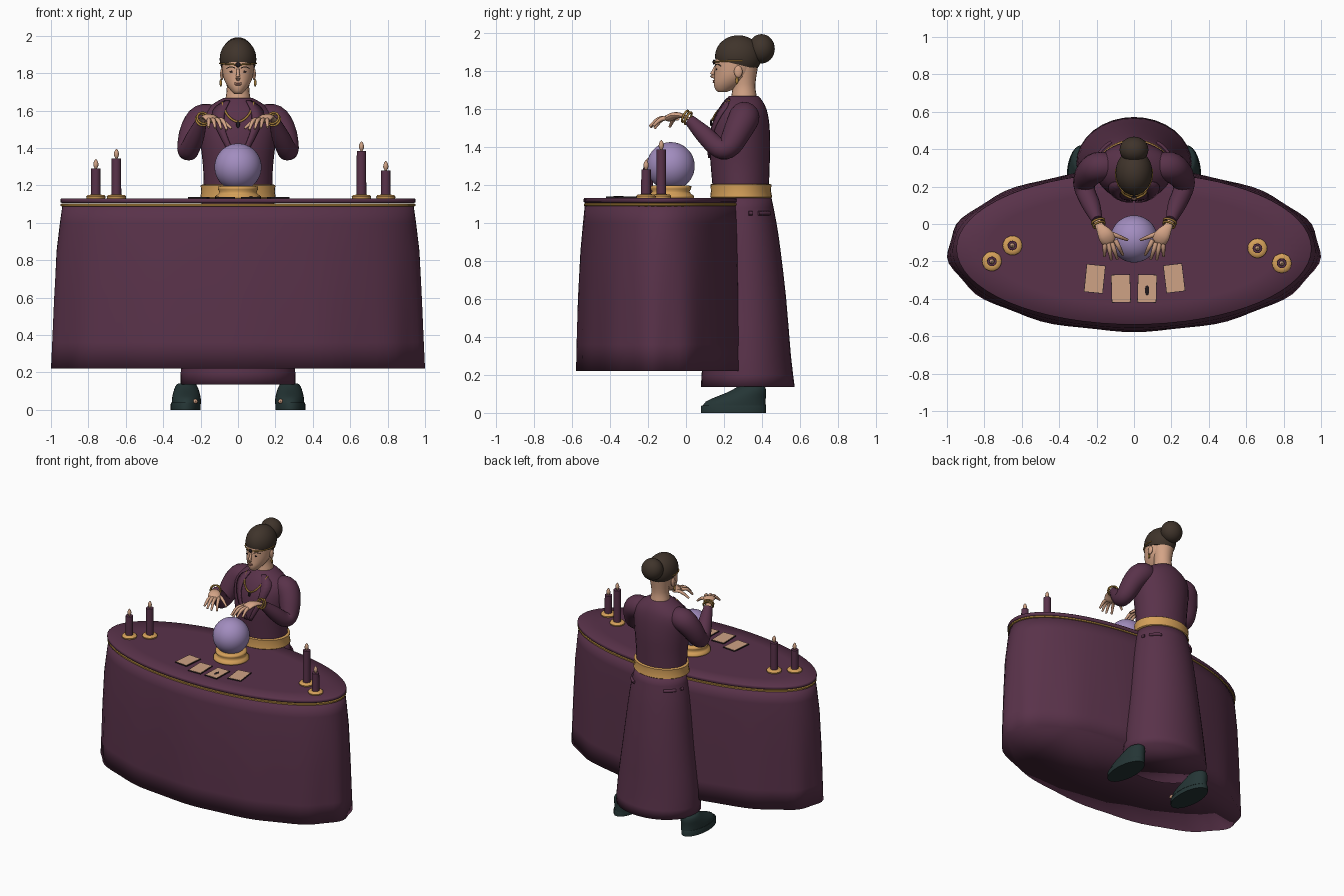
import bpy, bmesh
from math import sin, cos, pi, radians
from mathutils import Vector, Matrix
from mathutils.bvhtree import BVHTree

if "Cube" in bpy.data.objects:
    bpy.data.objects.remove(bpy.data.objects["Cube"])


def material(name, *rgb):
    m = bpy.data.materials.new(name)
    m.use_nodes = True
    m.diffuse_color = (*rgb, 1)
    m.node_tree.nodes["Principled BSDF"].inputs["Base Color"].default_value = (*rgb, 1)
    return m


PURPLE = material("plum cloth", .1, .032, .068)
DARK = material("near black", .015, .01, .012)
GOLD = material("gold", .66, .35, .1)
TRIM = material("dull gold", .4, .22, .045)
SKIN = material("skin", .66, .37, .24)
HAIR = material("brown hair", .05, .034, .024)
ORB = material("lilac crystal", .36, .265, .52)
GREEN = material("dark green leather", .018, .036, .036)
LIP = material("lip", .45, .2, .15)
CARD = material("tan card", .62, .36, .235)


def finish(name, bm, mat, angle=50):
    bmesh.ops.recalc_face_normals(bm, faces=bm.faces)
    me = bpy.data.meshes.new(name)
    bm.to_mesh(me)
    bm.free()
    me.materials.append(mat)
    me.shade_smooth()
    if angle < 180:
        me.set_sharp_from_angle(angle=radians(angle))
    ob = bpy.data.objects.new(name, me)
    bpy.context.collection.objects.link(ob)
    return ob


def refine(rows, n):
    """Catmull-Rom interpolation of tuples."""
    rows = [Vector(r) for r in rows]
    out = []
    for i in range(len(rows) - 1):
        a, b, c, d = rows[max(i - 1, 0)], rows[i], rows[i + 1], rows[min(i + 2, len(rows) - 1)]
        for k in range(n):
            t = k / n
            out.append(b + (c - a) * (t / 2) + (a * 2 - b * 5 + c * 4 - d) * (t * t / 2)
                       + (b * 3 - a - c * 3 + d) * (t ** 3 / 2))
    return out + [rows[-1]]


def bridge(bm, rings):
    vs = [[bm.verts.new(p) for p in r] for r in rings]
    n = len(vs[0])
    for a, b in zip(vs, vs[1:]):
        for i in range(n):
            bm.faces.new((a[i], a[(i + 1) % n], b[(i + 1) % n], b[i]))
    bm.faces.new(vs[0])
    bm.faces.new(vs[-1])


def loft(name, rows, mat, n=2, x=0, seg=32, wave=0, angle=50):
    """Stacked ellipses, each row being (height, centre y, half width, half depth)."""
    rings = []
    for h, c, rx, ry in (refine(rows, n) if n > 1 else rows):
        ring = []
        for i in range(seg):
            a = 2 * pi * i / seg
            f = 1 - wave * sin(a * 13) * max(0, 1 - h)
            ring.append((x + rx * f * cos(a), c + ry * f * sin(a), h))
        rings.append(ring)
    bm = bmesh.new()
    bridge(bm, rings)
    return finish(name, bm, mat, angle)


def tube(name, pts, mat, n=4, seg=12, flat=1):
    """Round tube through rows (x, y, z, radius)."""
    rows = refine(pts, n)
    rings = []
    for i, r in enumerate(rows):
        d = (rows[min(i + 1, len(rows) - 1)] - rows[max(i - 1, 0)]).to_3d()
        side = d.cross(Vector((0, 0, 1)))
        side = side.normalized() if side.length > 1e-6 else Vector((1, 0, 0))
        up = side.cross(d).normalized()
        rings.append([r.to_3d() + (side * cos(2 * pi * k / seg) + up * flat * sin(2 * pi * k / seg)) * r[3]
                      for k in range(seg)])
    bm = bmesh.new()
    bridge(bm, rings)
    return finish(name, bm, mat)


def ball(name, at, size, mat, seg=20, cut=None):
    bm = bmesh.new()
    bmesh.ops.create_uvsphere(bm, u_segments=seg, v_segments=seg * 2 // 3, radius=1,
                              matrix=Matrix.Translation(at) @ Matrix.Diagonal((*size, 1)))
    if cut:
        bmesh.ops.bisect_plane(bm, geom=bm.verts[:] + bm.edges[:] + bm.faces[:],
                               plane_co=cut[0], plane_no=cut[1], clear_inner=True)
        bmesh.ops.holes_fill(bm, edges=[e for e in bm.edges if e.is_boundary])
    return finish(name, bm, mat)


def plate(name, at, size, turn, mat):
    bm = bmesh.new()
    bmesh.ops.create_cube(bm, size=1, matrix=Matrix.Translation(at) @ Matrix.Rotation(turn, 4, "Z")
                          @ Matrix.Diagonal((*size, 1)))
    return finish(name, bm, mat, 30)


def bvh(ob):
    return BVHTree.FromPolygons([v.co for v in ob.data.vertices], [p.vertices for p in ob.data.polygons])


def on_front(tree, x, z, lift=0.0):
    hit = tree.ray_cast(Vector((x, -2, z)), Vector((0, 1, 0)))[0]
    return Vector((x, (hit.y if hit else .22) - lift, z))


# Table: draped cloth with a flat underside, top and gold cord
loft("tablecloth", [(.22, -.141, .995, .434), (.36, -.141, .99, .432), (.6, -.14, .982, .427),
                    (.85, -.137, .97, .418), (1.0, -.133, .952, .409), (1.1, -.132, .938, .4)],
     PURPLE, 1, seg=78, wave=.012, angle=180)
loft("tabletop", [(1.105, -.132, .94, .4), (1.11, -.132, .95, .406), (1.125, -.132, .95, .406),
                  (1.131, -.132, .943, .402), (1.131, -.132, .78, .3), (1.131, -.132, .2, .08)],
     PURPLE, 1, seg=64, angle=180)
loft("table_cord", [(1.086, -.132, .938, .397), (1.09, -.132, .949, .405), (1.1, -.132, .949, .405),
                    (1.104, -.132, .938, .397)], TRIM, 1, seg=64)

# Crystal ball on its stand
loft("ball_stand", [(1.13, -.08, .122, .122), (1.142, -.08, .122, .122), (1.152, -.08, .107, .107),
                    (1.165, -.08, .098, .098), (1.178, -.08, .107, .107), (1.192, -.08, .108, .108),
                    (1.197, -.08, .09, .09)], GOLD, 1, angle=180)
ball("crystal_ball", (0, -.08, 1.298), (.126,) * 3, ORB, 40)

# Candles
for i, (x, y, top) in enumerate([(-.76, -.2, 1.29), (-.65, -.115, 1.345), (.66, -.13, 1.385), (.79, -.21, 1.28)]):
    loft(f"candle_dish_{i}", [(1.13, y, .05, .05), (1.14, y, .052, .052), (1.148, y, .045, .045),
                              (1.15, y, .03, .03)], GOLD, 1, x, 20)
    loft(f"candle_{i}", [(1.14, y, .026, .026), (top, y, .025, .025)], PURPLE, 1, x, 16)
    loft(f"candle_flame_{i}", [(top, y, .006, .006), (top + .018, y, .014, .014),
                               (top + .038, y, .01, .01), (top + .05, y, .002, .002)], CARD, 2, x, 12)

# Cards with dark borders
for i, (x, y, turn) in enumerate([(-.21, -.293, -.1), (-.07, -.345, .03), (.07, -.345, -.03), (.215, -.29, .12)]):
    plate(f"card_border_{i}", (x, y, 1.134), (.102, .15, .006), turn, DARK)
    plate(f"card_{i}", (x, y, 1.136), (.096, .144, .006), turn, CARD)
ball("card_mark", (.07, -.355, 1.139), (.012, .028, .003), DARK, 10)

# Dress: skirt, belt, bodice
loft("skirt", [(.135, .325, .308, .247), (.3, .32, .3, .232), (.6, .315, .262, .212),
               (.85, .306, .235, .192), (1.0, .3, .215, .176), (1.14, .293, .188, .155)], PURPLE, 2, angle=180)
loft("belt", [(1.13, .29, .195, .158), (1.135, .29, .202, .163), (1.165, .289, .197, .158),
              (1.2, .289, .2, .16), (1.205, .289, .19, .153)], GOLD, 1)
bodice = loft("bodice", [(1.19, .288, .183, .148), (1.3, .285, .187, .155), (1.42, .283, .2, .16),
                         (1.52, .288, .207, .15), (1.58, .295, .193, .133), (1.62, .3, .155, .114),
                         (1.65, .303, .11, .092), (1.667, .303, .078, .077)], PURPLE, 3)
chest = bvh(bodice)
for s, side in ((1, "left"), (-1, "right")):
    # Pocket flaps around the back of the hips
    for k, arc in enumerate(((.18, .3), (.5, .65, .8, .95))):
        tube(f"{side}_pocket_flap_{k}", [(s * .207 * cos(a), .298 + .171 * sin(a), 1.05, .011)
                                         for a in arc], PURPLE, 2, 8)
    # Lapels
    outer = refine([(.07, 1.655), (.135, 1.6), (.115, 1.5), (.03, 1.34)], 4)
    inner = refine([(.045, 1.655), (.075, 1.58), (.065, 1.48), (.005, 1.34)], 4)
    bm = bmesh.new()
    rows = [[bm.verts.new(on_front(chest, s * p[0], p[1], .012)) for p in pair] for pair in zip(inner, outer)]
    for a, b in zip(rows, rows[1:]):
        bm.faces.new((a[0], a[1], b[1], b[0]))
    lapel = finish(f"{side}_lapel", bm, PURPLE)
    lapel.modifiers.new("thickness", "SOLIDIFY").thickness = .008

    # Sleeves, bracelets and hands
    tube(f"{side}_sleeve", [(s * .125, .305, 1.56, .07), (s * .19, .305, 1.552, .081), (s * .236, .275, 1.49, .075),
                            (s * .264, .228, 1.405, .062), (s * .26, .175, 1.392, .053),
                            (s * .228, .1, 1.46, .048), (s * .197, .02, 1.54, .03)], PURPLE, 4, 20)
    tube(f"{side}_palm", [(s * .2, .03, 1.535, .02), (s * .185, -.01, 1.56, .022), (s * .155, -.055, 1.565, .04),
                          (s * .135, -.09, 1.55, .04), (s * .128, -.105, 1.545, .02)], SKIN, 3, 12, .45)
    for f, (bx, by, tx, ty, tz) in enumerate([(.1, -.085, .06, -.165, 1.497), (.118, -.1, .09, -.187, 1.502),
                                              (.137, -.1, .122, -.19, 1.507), (.155, -.09, .158, -.172, 1.51),
                                              (.14, -.045, .035, -.085, 1.505)]):
        tube(f"{side}_finger_{f}", [(s * bx, by, 1.55, .013), (s * (bx + tx) / 2, (by + ty) / 2, 1.545, .0115),
                                    (s * tx, ty, tz, .007)], SKIN, 3, 8)
    for k, (by, bz, r) in enumerate([(.012, 1.55, .034), (-.004, 1.56, .032)]):
        bpy.ops.mesh.primitive_torus_add(location=(s * (.192 - k * .005), by, bz), major_radius=r, minor_radius=.006,
                                         major_segments=24, minor_segments=8, rotation=(radians(65), 0, s * -.35))
        ring = bpy.context.object
        ring.name = f"{side}_bracelet_{k}"
        ring.data.materials.append(TRIM)
        ring.data.shade_smooth()

    # Open-toed slippers
    loft(f"{side}_sole", [(0, .25, .08, .172), (.03, .25, .08, .172), (.04, .25, .077, .168)],
         GREEN, 1, s * .28, 28)
    loft(f"{side}_slipper", [(.03, .252, .078, .168), (.06, .262, .077, .157), (.085, .29, .072, .13),
                             (.11, .322, .065, .1), (.132, .34, .055, .078), (.14, .342, .045, .068)],
         GREEN, 2, s * .276, 28)
    ball(f"{side}_big_toe", (s * .228, .128, .045), (.014, .024, .013), SKIN, 10)

# Neck and head
tube("neck", [(0, .305, 1.62, .074), (0, .305, 1.67, .066), (0, .305, 1.73, .06), (0, .305, 1.83, .075)], SKIN, 3, 20)
head = loft("head", [(1.688, .192, .018, .022), (1.7, .2, .032, .045), (1.73, .222, .056, .076),
                     (1.77, .246, .076, .097), (1.82, .26, .085, .108), (1.88, .268, .087, .11),
                     (1.94, .27, .07, .085), (1.965, .27, .03, .04)], SKIN, 3)
ball("hair", (0, .275, 1.875), (.098, .122, .111), HAIR, 36, ((0, .27, 1.833), (0, .24, 1)))
ball("hair_bun", (0, .397, 1.915), (.077, .07, .077), HAIR, 28)

# Face
face = bvh(head)
tube("nose", [(0, .156, 1.825, .007), (0, .143, 1.795, .009), (0, .138, 1.776, .013), (0, .152, 1.765, .008)], SKIN, 3, 10)
for z, h in ((1.747, .004), (1.739, .005)):
    ball("lip", on_front(face, 0, z), (.02, .006, h), LIP, 12)
for s, side in ((1, "left"), (-1, "right")):
    ball(f"{side}_eye", on_front(face, s * .034, 1.808), (.013, .003, .005), DARK, 12)
    tube(f"{side}_eyebrow", [(*on_front(face, s * x, z), .003) for x, z in ((.016, 1.828), (.04, 1.834), (.06, 1.825))],
         HAIR, 3, 6)
    ball(f"{side}_ear", (s * .086, .275, 1.795), (.01, .022, .032), SKIN, 14)
    ball(f"{side}_earring", (s * .092, .268, 1.748), (.007, .008, .02), TRIM, 12)

# Headband with a gem, necklace with a pendant
tube("headband", [(.098 * sin(a), .272 - .122 * cos(a), 1.846 + .006 * sin(a) ** 2, .004)
                  for a in [pi * k / 16 for k in range(-9, 10)]], TRIM, 2, 8)
ball("headband_gem", (0, .147, 1.845), (.014, .007, .014), DARK, 12)
tube("necklace", [(*on_front(chest, x, z, .006), .006) for x, z in
                  ((-.085, 1.645), (-.065, 1.59), (-.035, 1.555), (0, 1.54), (.035, 1.555), (.065, 1.59), (.085, 1.645))],
     TRIM, 4, 8)
ball("necklace_pendant", on_front(chest, 0, 1.525, .008), (.01, .006, .018), DARK, 12)
